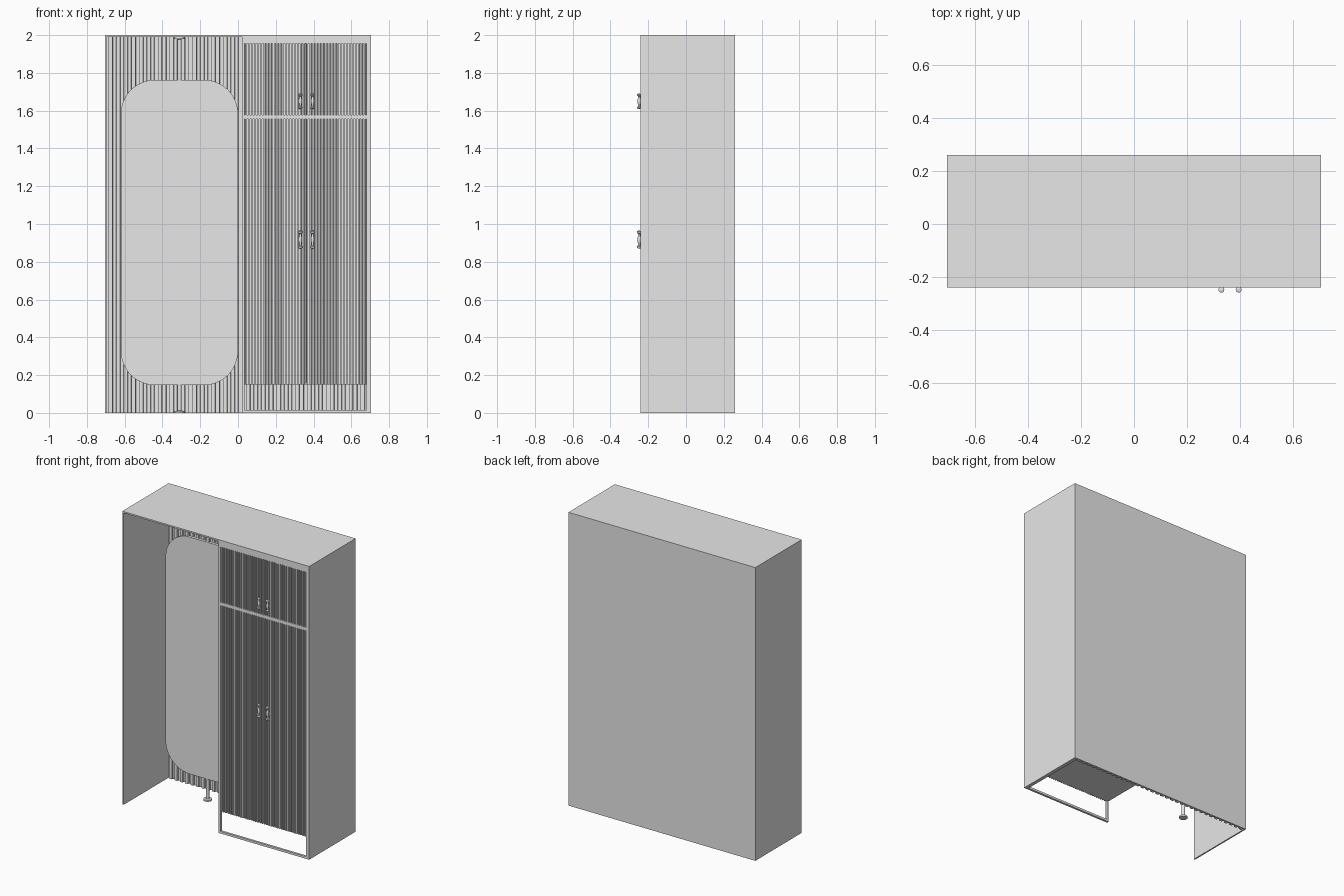
import bpy, bmesh
from math import sin, cos, pi

cube = bpy.data.objects.get("Cube")
if cube:
    bpy.data.objects.remove(cube, do_unlink=True)

grey = bpy.data.materials.new("plain_grey")
grey.use_nodes = True
grey.diffuse_color = (0.8, 0.8, 0.8, 1)
grey.node_tree.nodes["Principled BSDF"].inputs["Base Color"].default_value = (0.8, 0.8, 0.8, 1)


def finish(name, bm):
    bmesh.ops.recalc_face_normals(bm, faces=bm.faces)
    mesh = bpy.data.meshes.new(name)
    bm.to_mesh(mesh)
    bm.free()
    mesh.materials.append(grey)
    obj = bpy.data.objects.new(name, mesh)
    bpy.context.collection.objects.link(obj)
    return obj


def smooth(obj):
    bpy.ops.object.select_all(action='DESELECT')
    obj.select_set(True)
    bpy.context.view_layer.objects.active = obj
    bpy.ops.object.shade_smooth_by_angle()


def prism(name, outline, offset):
    """Extrude a closed outline along an offset."""
    bm = bmesh.new()
    face = bm.faces.new([bm.verts.new(p) for p in outline])
    ext = bmesh.ops.extrude_face_region(bm, geom=[face])
    moved = [v for v in ext["geom"] if isinstance(v, bmesh.types.BMVert)]
    bmesh.ops.translate(bm, verts=moved, vec=offset)
    return finish(name, bm)


def box(name, x0, x1, y0, y1, z0, z1):
    return prism(name, [(x0, y0, z0), (x1, y0, z0), (x1, y1, z0), (x0, y1, z0)], (0, 0, z1 - z0))


def fluted(name, x0, x1, y_front, y_back, depth, z0, z1, count):
    """Panel whose front carries evenly spaced vertical slats."""
    pitch = (x1 - x0) / count
    outline = [(x1, y_back, z0), (x0, y_back, z0)]
    for i in range(count):
        for u, d in ((0.2, depth), (0.25, 0), (0.75, 0), (0.8, depth)):
            outline.append((x0 + (i + u) * pitch, y_front + d, z0))
    outline.insert(2, (x0, y_front + depth, z0))
    outline.append((x1, y_front + depth, z0))
    return prism(name, outline, (0, 0, z1 - z0))


def lathe(name, x, y, profile, sides=16):
    """Turn (radius, height) pairs about a vertical axis."""
    bm = bmesh.new()
    rings = [[bm.verts.new((x + r * cos(2 * pi * k / sides), y + r * sin(2 * pi * k / sides), z))
              for k in range(sides)] for r, z in profile]
    for low, high in zip(rings, rings[1:]):
        for k in range(sides):
            n = (k + 1) % sides
            bm.faces.new((low[k], low[n], high[n], high[k]))
    bm.faces.new(rings[0])
    bm.faces.new(rings[-1])
    obj = finish(name, bm)
    smooth(obj)


# Carcass
W, F, B, H = 0.705, -0.24, 0.26, 2.0
box("right_side_panel", -W, -0.695, F, B, 0, H)
box("left_side_panel", 0.68, W, F, B, 0, H)
box("top_panel", -0.695, 0.68, F, B, 1.99, H)
box("back_panel", -0.695, 0.68, 0.25, B, 0, 1.99)
fluted("back_slats", -0.695, 0.68, 0.236, 0.25, 0.012, 0, 1.99, 34)

# Cabinet shell and face frame
box("divider", 0.02, 0.035, F, 0.236, 0.15, 1.99)
box("cabinet_floor", 0.035, 0.68, -0.225, 0.236, 0.15, 0.162)
box("cabinet_shelf", 0.035, 0.68, F, 0.236, 1.555, 1.577)
box("frame_top_rail", 0.035, 0.68, F, -0.22, 1.955, 1.99)
box("frame_bottom_rail", 0.02, 0.68, F, -0.225, 0, 0.015)
box("frame_post", 0.02, 0.035, F, -0.225, 0.015, 0.15)

# Slatted doors and turned handles
for side, x0, x1, hx in (("right", 0.035, 0.357, 0.33), ("left", 0.359, 0.68, 0.395)):
    for level, z0, z1, h0, h1 in (("lower", 0.15, 1.555, 0.87, 0.965),
                                  ("upper", 1.577, 1.955, 1.61, 1.69)):
        fluted(f"{level}_{side}_door", x0, x1, F, -0.22, 0.009, z0, z1, 20)
        h = h1 - h0
        beads = [(0.004, 0), (0.011, 0.04), (0.011, 0.12), (0.006, 0.18), (0.006, 0.3),
                 (0.009, 0.4), (0.009, 0.6), (0.006, 0.7), (0.006, 0.82), (0.011, 0.88),
                 (0.011, 0.96), (0.004, 1)]
        lathe(f"{level}_{side}_handle", hx, -0.248, [(r, h0 + t * h) for r, t in beads])

# Rounded mirror on a floor-to-ceiling pole
cx, hw, zl, zh, rad = -0.31, 0.31, 0.147, 1.763, 0.18
outline = []
for q, (sx, zc) in enumerate(((1, zh - rad), (-1, zh - rad), (-1, zl + rad), (1, zl + rad))):
    for k in range(13):
        a = (q + k / 12) * pi / 2
        outline.append((cx + sx * (hw - rad) + rad * cos(a), 0.105, zc + rad * sin(a)))
smooth(prism("mirror", outline, (0, 0.02, 0)))
lathe("mirror_lower_pole", cx, 0.115, [(0.027, 0), (0.027, 0.01), (0.011, 0.012), (0.011, 0.15)])
lathe("mirror_upper_pole", cx, 0.115, [(0.011, 1.76), (0.011, 1.978), (0.027, 1.98), (0.027, 1.99)])
